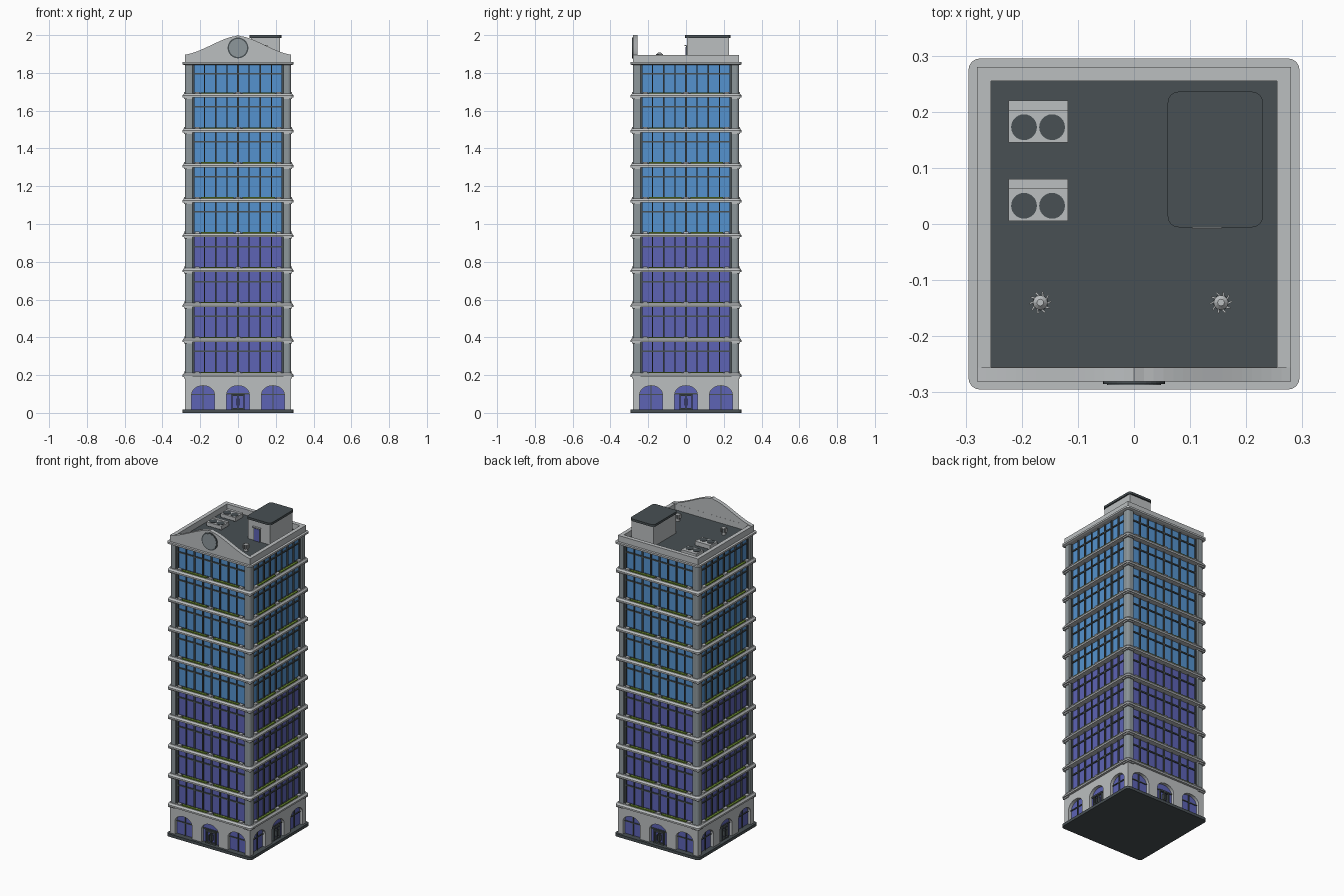
import bpy, bmesh, math
from mathutils import Matrix, Vector

if "Cube" in bpy.data.objects:
    bpy.data.objects.remove(bpy.data.objects["Cube"])


def mat(name, r, g, b):
    m = bpy.data.materials.new(name)
    m.diffuse_color = (r, g, b, 1)
    m.use_nodes = True
    m.node_tree.nodes["Principled BSDF"].inputs["Base Color"].default_value = m.diffuse_color
    return m


STONE = mat("light_stone", 0.50, 0.52, 0.53)
PILLAR = mat("mid_grey", 0.27, 0.31, 0.33)
DARK = mat("dark_grey", 0.065, 0.08, 0.087)
BLUE = mat("blue_glass", 0.09, 0.29, 0.62)
VIOLET = mat("violet_glass", 0.11, 0.125, 0.46)
GREEN = mat("plant_green", 0.14, 0.25, 0.025)


class Part:
    """Collects primitives into one object; every add can repeat on 4 sides."""

    def __init__(self, name, material):
        self.name, self.material, self.bm = name, material, bmesh.new()

    def box(self, x0, x1, y0, y1, z0, z1, sides=1):
        for k in range(sides):
            m = Matrix.Rotation(k * math.pi / 2, 4, 'Z') @ Matrix.Translation(
                ((x0 + x1) / 2, (y0 + y1) / 2, (z0 + z1) / 2)) @ Matrix.Diagonal((x1 - x0, y1 - y0, z1 - z0, 1))
            bmesh.ops.create_cube(self.bm, size=1, matrix=m)

    def prism(self, pts, y0, y1, sides=1):
        """Extrude an x-z outline from y0 to y1."""
        for k in range(sides):
            r = Matrix.Rotation(k * math.pi / 2, 3, 'Z')
            a = [self.bm.verts.new(r @ Vector((x, y0, z))) for x, z in pts]
            b = [self.bm.verts.new(r @ Vector((x, y1, z))) for x, z in pts]
            self.skin([a, b])

    def skin(self, rings):
        n = len(rings[0])
        for a, b in zip(rings, rings[1:]):
            for i in range(n):
                self.bm.faces.new((a[i], a[(i + 1) % n], b[(i + 1) % n], b[i]))
        self.bm.faces.new(rings[0][::-1])
        self.bm.faces.new(rings[-1])

    def slab(self, levels, cx=0, cy=0, dy=0, r=0.02, n=4):
        """Rounded square lofted through (half width, z) levels."""
        rings = []
        for h, z in levels:
            ring = []
            for q in range(4):
                sx, sy = (1, -1, -1, 1)[q], (1, 1, -1, -1)[q]
                for i in range(n + 1):
                    a = math.pi / 2 * (q + i / n)
                    ring.append(self.bm.verts.new((cx + sx * (h - r) + r * math.cos(a),
                                                   cy + sy * (h + dy - r) + r * math.sin(a), z)))
            rings.append(ring)
        self.skin(rings)

    def cyl(self, x, y, z, r, h, n=24, r2=None, along_y=False):
        m = Matrix.Translation((x, y, z))
        if along_y:
            m = m @ Matrix.Rotation(math.pi / 2, 4, 'X')
        bmesh.ops.create_cone(self.bm, cap_ends=True, segments=n, radius1=r,
                              radius2=r if r2 is None else r2, depth=h, matrix=m)

    def done(self):
        bmesh.ops.recalc_face_normals(self.bm, faces=self.bm.faces)
        me = bpy.data.meshes.new(self.name)
        self.bm.to_mesh(me)
        self.bm.free()
        me.materials.append(self.material)
        ob = bpy.data.objects.new(self.name, me)
        bpy.context.collection.objects.link(ob)
        return ob


LEDGES = [0.19 + 0.185 * i for i in range(9)]
TOPS = LEDGES[1:] + [1.842]

# Base plate
p = Part("base_plate", DARK)
p.slab([(0.295, 0), (0.295, 0.018)])
p.done()

# Ground floor wall: outline notched by three arches
HALF, SPRING, RISE = 0.06, 0.098, 0.046
outline = [(-0.28, 0.195), (-0.28, 0.016)]
for cx in (-0.185, 0, 0.185):
    outline.append((cx - HALF, 0.016))
    outline += [(cx - HALF * math.cos(t * math.pi / 12), SPRING + RISE * math.sin(t * math.pi / 12)) for t in range(13)]
    outline.append((cx + HALF, 0.016))
outline += [(0.28, 0.016), (0.28, 0.195)]
p = Part("ground_floor_wall", STONE)
p.prism(outline, -0.28, -0.245, 4)
p.done()

# Glass cores
p = Part("lower_glass", VIOLET)
p.box(-0.26, 0.26, -0.26, 0.26, 0.016, LEDGES[4] + 0.01)
p.done()
p = Part("upper_glass", BLUE)
p.box(-0.26, 0.26, -0.26, 0.26, LEDGES[4] + 0.01, 1.845)
p.done()

# Arch window bars and doors
p = Part("arch_window_bars", DARK)
for cx in (-0.185, 0.185):
    p.box(cx - 0.003, cx + 0.003, -0.266, -0.25, 0.016, 0.144, 4)
    p.box(cx - HALF, cx + HALF, -0.265, -0.25, 0.095, 0.101, 4)
p.box(-HALF, HALF, -0.265, -0.25, 0.097, 0.105, 4)
p.done()
p = Part("door_frames", DARK)
for x in (-0.034, -0.003, 0.028):
    p.box(x, x + 0.006, -0.274, -0.25, 0.016, 0.1, 4)
p.box(-0.034, 0.034, -0.274, -0.25, 0.09, 0.1, 4)
p.box(-0.034, 0.034, -0.272, -0.25, 0.016, 0.026, 4)
for x in (-0.011, 0.007):
    p.box(x, x + 0.004, -0.28, -0.26, 0.04, 0.075, 4)
p.done()

# Corner pillars, chamfered
p = Part("corner_pillars", PILLAR)
p.box(0.24, 0.28, -0.28, -0.24, 0.19, 1.85, 4)
edges = [e for e in p.bm.edges if all(abs(abs(c) - 0.28) < 1e-4 for v in e.verts for c in v.co[:2])]
bmesh.ops.bevel(p.bm, geom=edges, offset=0.014, segments=3, profile=0.5, affect='EDGES')
p.done()

# Floor ledges with heavier corners, and top cornice
p = Part("floor_ledges", STONE)
for z in LEDGES:
    p.slab([(0.28, z), (0.294, z), (0.294, z + 0.01), (0.286, z + 0.021)])
    p.box(0.24, 0.287, -0.287, -0.24, z - 0.008, z + 0.004, 4)
p.slab([(0.285, 1.842), (0.295, 1.846), (0.295, 1.857)])
p.done()

# Window mullions and transoms
p = Part("window_mullions", DARK)
for z0, z1 in zip(LEDGES, TOPS):
    for i in range(9):
        x, w = -0.236 + 0.059 * i, 0.0045 if i % 2 == 0 else 0.003
        p.box(x - w, x + w, -0.268, -0.255, z0 + 0.02, z1, 4)
    t = z0 + 0.02 + 0.7 * (z1 - z0 - 0.02)
    p.box(-0.24, 0.24, -0.266, -0.255, t - 0.004, t + 0.004, 4)
    p.box(-0.24, 0.24, -0.267, -0.255, z0 + 0.02, z0 + 0.026, 4)
p.done()

# Planting strips and ledge blocks
p = Part("planting_strips", GREEN)
q = Part("ledge_blocks", STONE)
for z in LEDGES:
    for s in (-1, 1):
        p.box(s * 0.11 - 0.085, s * 0.11 + 0.085, -0.283, -0.27, z + 0.018, z + 0.027, 4)
    for x in (-0.215, 0, 0.215):
        q.box(x - 0.012, x + 0.012, -0.285, -0.268, z + 0.018, z + 0.029, 4)
p.done()
q.done()

# Roof deck and parapet
p = Part("roof_deck", DARK)
p.box(-0.26, 0.26, -0.26, 0.26, 1.85, 1.859)
p.done()
p = Part("parapet", STONE)
p.box(-0.28, 0.28, -0.28, -0.255, 1.85, 1.895, 4)
p.done()

# Curved front gable with round window
p = Part("front_gable", STONE)
curve = []
for i in range(33):
    x = -0.28 + 0.56 * i / 32
    u = 1 - abs(x) / 0.28
    curve.append((x, 1.896 + 0.104 * (0.45 * u + 0.55 * u * u * (3 - 2 * u)) - 0.004 * math.exp(-(x / 0.03) ** 2)
                  + 0.004 * (abs(x) < 1e-6)))
p.prism([(-0.28, 1.87)] + curve + [(0.28, 1.87)], -0.2805, -0.2555)
p.done()
p = Part("round_window_frame", DARK)
p.cyl(0, -0.279, 1.932, 0.055, 0.012, 32, along_y=True)
p.done()
p = Part("round_window_glass", PILLAR)
p.cyl(0, -0.281, 1.932, 0.048, 0.011, 32, along_y=True)
p.done()

# Stair house
p = Part("stair_house", STONE)
p.box(0.068, 0.222, 0.004, 0.227, 1.85, 1.988)
p.box(0.103, 0.157, -0.008, 0.01, 1.942, 1.948)
p.done()
p = Part("stair_house_roof", DARK)
p.slab([(0.085, 1.986), (0.085, 2.0)], 0.145, 0.115, 0.036)
p.done()
p = Part("stair_house_door_frame", DARK)
p.box(0.107, 0.153, 0, 0.01, 1.855, 1.942)
p.done()
p = Part("stair_house_door", VIOLET)
p.box(0.112, 0.148, -0.002, 0.01, 1.86, 1.937)
p.done()

# Air conditioning units
p = Part("air_units", STONE)
q = Part("air_unit_fans", DARK)
for y in (0.0425, 0.1825):
    p.box(-0.224, -0.118, y - 0.0375, y + 0.0375, 1.863, 1.886)
    p.box(-0.224, -0.118, y + 0.02, y + 0.0375, 1.88, 1.889)
    for x in (-0.196, -0.146):
        q.cyl(x, y - 0.01, 1.885, 0.023, 0.006)
    for x in (-0.214, -0.136):
        q.box(x, x + 0.008, y - 0.035, y + 0.035, 1.855, 1.864)
p.done()
q.done()

# Turbine vents
p = Part("roof_vents", STONE)
q = Part("vent_cores", DARK)
for x in (-0.167, 0.155):
    p.cyl(x, -0.14, 1.866, 0.011, 0.022, 12)
    q.cyl(x, -0.14, 1.889, 0.014, 0.024, 12)
    p.cyl(x, -0.14, 1.904, 0.014, 0.008, 12, 0.006)
    for i in range(10):
        m = Matrix.Translation((x, -0.14, 1.889)) @ Matrix.Rotation(i * math.pi / 5, 4, 'Z') \
            @ Matrix.Translation((0.015, 0, 0)) @ Matrix.Rotation(0.5, 4, 'Z') @ Matrix.Diagonal((0.01, 0.003, 0.024, 1))
        bmesh.ops.create_cube(p.bm, size=1, matrix=m)
p.done()
q.done()
